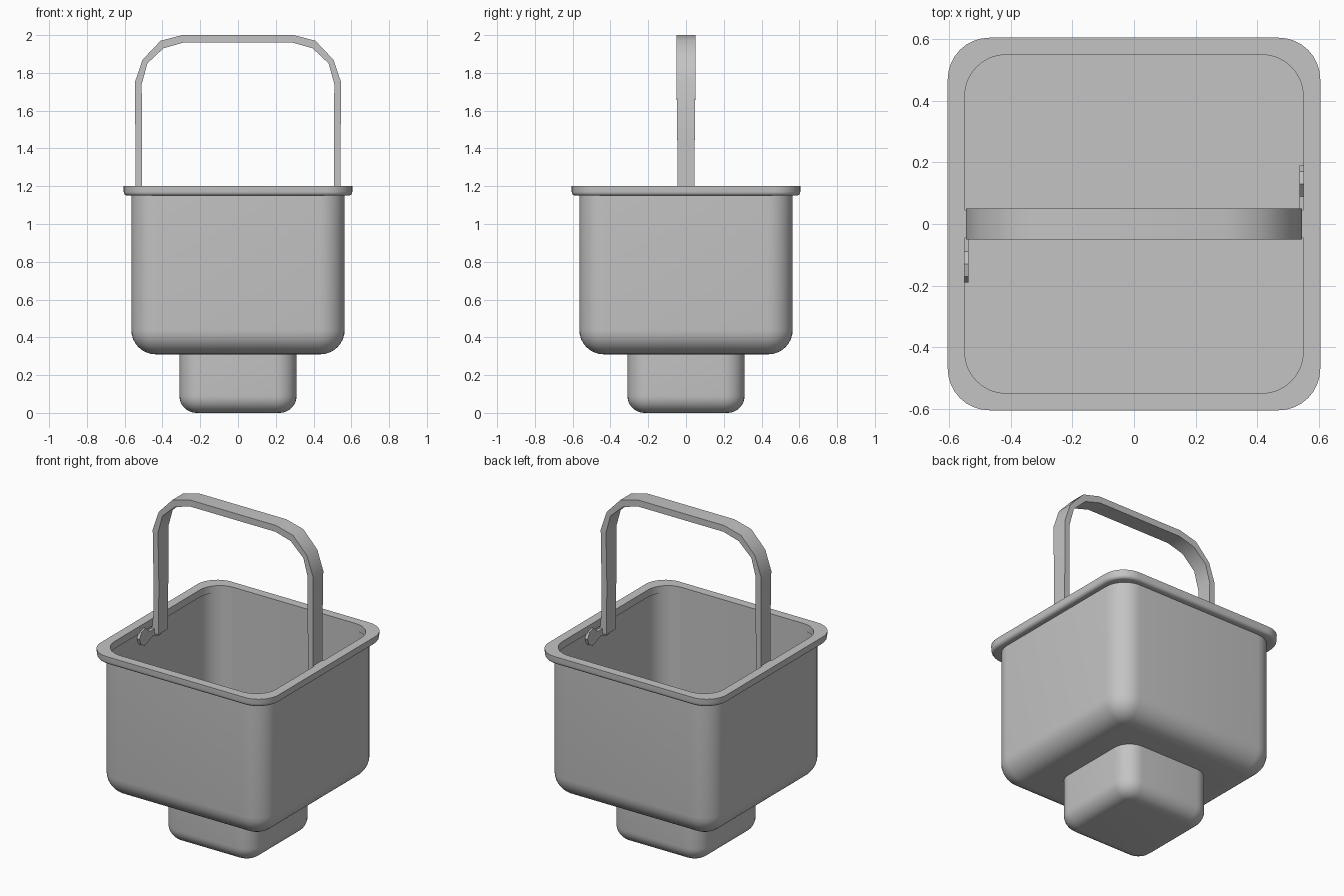
import bpy, bmesh
from math import sin, cos, pi, radians

old = bpy.data.objects.get("Cube")
if old:
    bpy.data.objects.remove(old, do_unlink=True)

grey = bpy.data.materials.new("grey_plastic")
grey.use_nodes = True
colour = (0.55, 0.55, 0.55, 1)
grey.diffuse_color = colour
grey.node_tree.nodes["Principled BSDF"].inputs["Base Color"].default_value = colour


def finish(bm, name):
    bmesh.ops.recalc_face_normals(bm, faces=bm.faces)
    mesh = bpy.data.meshes.new(name)
    bm.to_mesh(mesh)
    bm.free()
    mesh.materials.append(grey)
    obj = bpy.data.objects.new(name, mesh)
    bpy.context.collection.objects.link(obj)
    bpy.ops.object.select_all(action="DESELECT")
    obj.select_set(True)
    bpy.context.view_layer.objects.active = obj
    bpy.ops.object.shade_smooth_by_angle(angle=radians(35))
    return obj


def rounded_square(half, radius, z, steps=8):
    """Points of a square outline with rounded corners."""
    points = []
    for quarter in range(4):
        for i in range(steps + 1):
            a = (quarter + i / steps) * pi / 2
            sx = 1 if quarter in (0, 3) else -1
            sy = 1 if quarter < 2 else -1
            points.append((sx * (half - radius) + radius * cos(a),
                           sy * (half - radius) + radius * sin(a), z))
    return points


def loft(bm, sections):
    """Skin closed sections and cap both ends."""
    rings = [[bm.verts.new(p) for p in s] for s in sections]
    for a, b in zip(rings, rings[1:]):
        for i in range(len(a)):
            j = (i + 1) % len(a)
            bm.faces.new((a[i], a[j], b[j], b[i]))
    bm.faces.new(rings[0])
    bm.faces.new(rings[-1])


def fillet(half, corner, bottom, radius, steps=8):
    """Sections that round the bottom edge of a rounded box."""
    out = []
    for i in range(steps + 1):
        a = i / steps * pi / 2
        inset = radius * (1 - sin(a))
        out.append(rounded_square(half, corner, bottom + radius * (1 - cos(a)))
                   if inset == 0 else
                   rounded_square(half - inset, corner - inset * 0.95,
                                  bottom + radius * (1 - cos(a))))
    return out


# Hollow bin: outside, lip and inside in one skin
bm = bmesh.new()
sections = fillet(0.565, 0.135, 0.31, 0.13)
sections.append(rounded_square(0.565, 0.135, 1.15))
sections += fillet(0.605, 0.14, 1.15, 0.02, 4)
for half, z in ((0.605, 1.2), (0.55, 1.2), (0.55, 1.155), (0.555, 1.155), (0.555, 0.44)):
    sections.append(rounded_square(half, 0.135, z))
loft(bm, sections)
finish(bm, "bin")

# Foot block under the bin
bm = bmesh.new()
loft(bm, fillet(0.31, 0.11, 0, 0.09) + [rounded_square(0.31, 0.11, 0.32)])
finish(bm, "foot_block")

# Arched handle: outer x, outer z, inner x, inner z, half width
bm = bmesh.new()
half_arch = [(0.543, 1.11, 0.51, 1.11, 0.045), (0.543, 1.42, 0.507, 1.42, 0.046),
             (0.546, 1.75, 0.51, 1.74, 0.05), (0.505, 1.87, 0.48, 1.85, 0.05),
             (0.41, 1.97, 0.395, 1.93, 0.05), (0.295, 2.0, 0.29, 1.96, 0.05)]
arch = half_arch + [(-a, b, -c, d, w) for a, b, c, d, w in reversed(half_arch)]
loft(bm, [((a, -w, b), (a, w, b), (c, w, d), (c, -w, d)) for a, b, c, d, w in arch])
finish(bm, "handle")

# Hooked ends of the handle, turned half round from each other
hook = [(-0.045, 1.2), (-0.045, 1.14), (-0.09, 1.14), (-0.13, 1.175), (-0.17, 1.165),
        (-0.19, 1.13), (-0.175, 1.09), (-0.14, 1.07), (-0.1, 1.085), (-0.06, 1.1),
        (0, 1.08), (0.035, 1.09), (0.045, 1.12), (0.045, 1.2)]
for side, name in ((-1, "right_hook"), (1, "left_hook")):
    bm = bmesh.new()
    loft(bm, [[(side * x, -side * y, z) for y, z in hook] for x in (0.538, 0.556)])
    finish(bm, name)
